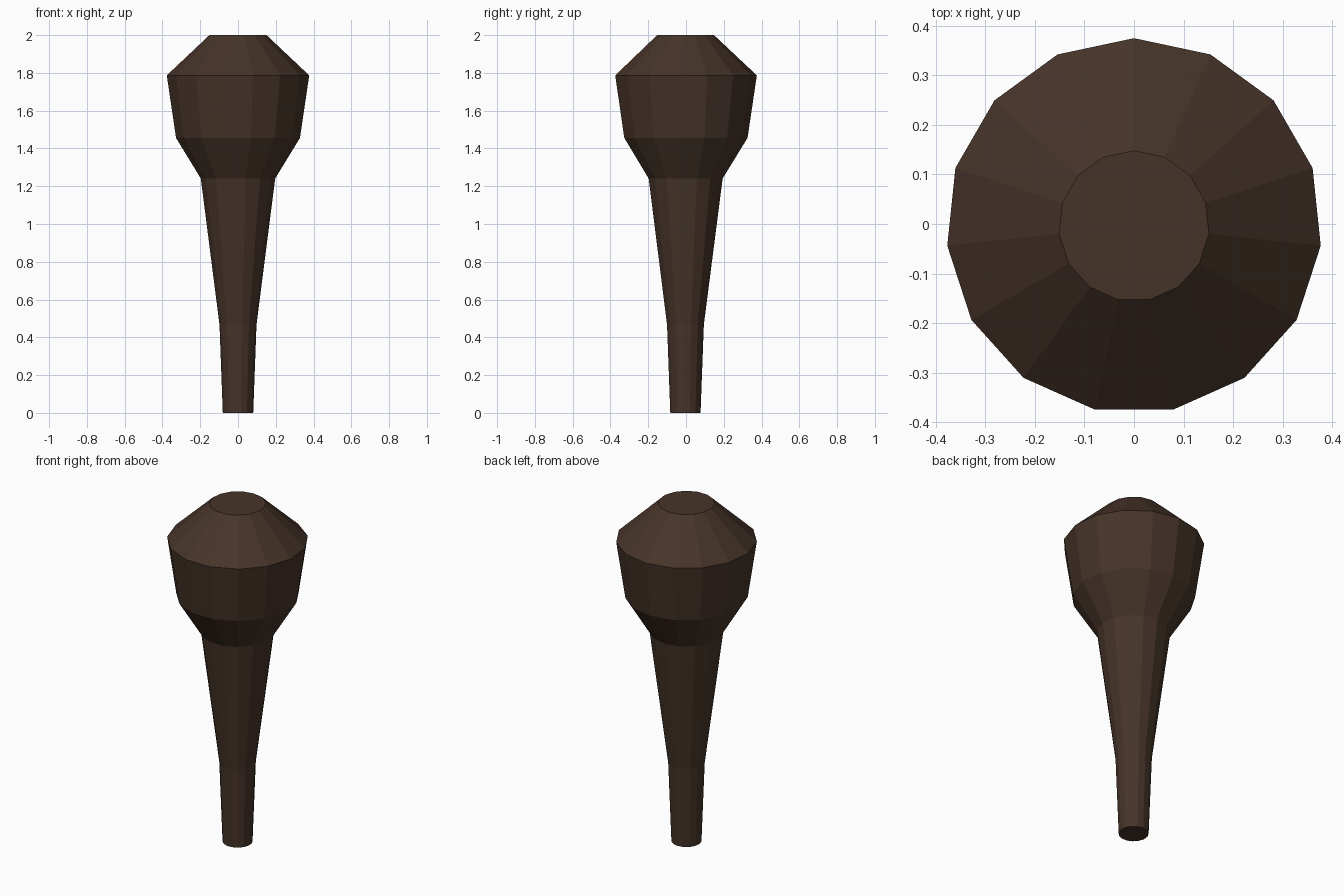
import bpy, bmesh, math

if "Cube" in bpy.data.objects:
    bpy.data.objects.remove(bpy.data.objects["Cube"])

SIDES = 15
Y_SHIFT = -0.004  # centres the odd-sided outline on y = 0

# Profile from foot to crown: (radius, height)
PROFILE = [(0.081, 0.0), (0.0985, 0.467), (0.198, 1.241),
           (0.33, 1.456), (0.379, 1.787), (0.152, 2.0)]

wood = bpy.data.materials.new("dark brown wood")
wood.diffuse_color = (0.061, 0.034, 0.022, 1.0)
wood.use_nodes = True
wood.node_tree.nodes["Principled BSDF"].inputs["Base Color"].default_value = wood.diffuse_color


def lathe(name, profile, sides, material):
    """Closed, flat-shaded solid of revolution with a corner pointing to +y."""
    bm = bmesh.new()
    rings = []
    for r, z in profile:
        angles = [math.pi / 2 + 2 * math.pi * i / sides for i in range(sides)]
        rings.append([bm.verts.new((r * math.cos(a), r * math.sin(a) + Y_SHIFT, z))
                      for a in angles])
    for low, high in zip(rings, rings[1:]):
        for i in range(sides):
            j = (i + 1) % sides
            bm.faces.new((low[i], low[j], high[j], high[i]))
    bm.faces.new(rings[0][::-1])
    bm.faces.new(rings[-1])
    bmesh.ops.recalc_face_normals(bm, faces=bm.faces)
    mesh = bpy.data.meshes.new(name)
    bm.to_mesh(mesh)
    bm.free()
    mesh.materials.append(material)
    obj = bpy.data.objects.new(name, mesh)
    bpy.context.collection.objects.link(obj)
    return obj


# Tapered handle flaring into the heavy head
lathe("club", PROFILE, SIDES, wood)
